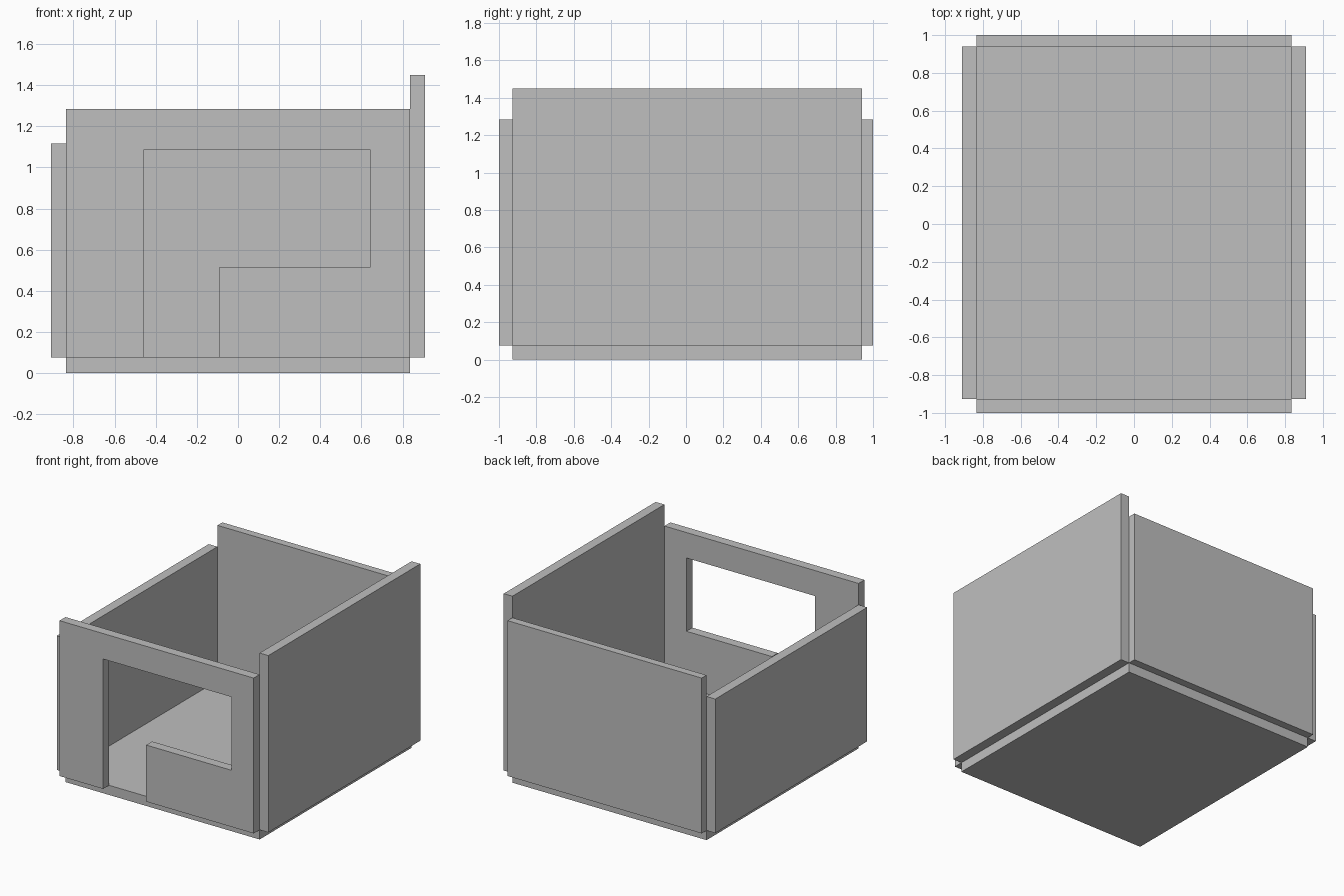
import bpy
import bmesh

if "Cube" in bpy.data.objects:
    bpy.data.objects.remove(bpy.data.objects["Cube"])

# Single plain grey for the whole shell
grey = bpy.data.materials.new("plain_grey")
grey.diffuse_color = (0.52, 0.52, 0.52, 1)
grey.use_nodes = True
grey.node_tree.nodes["Principled BSDF"].inputs["Base Color"].default_value = grey.diffuse_color

T = 0.075                      # floor top / wall base
X_IN, X_OUT = 0.835, 0.91      # inner and outer side wall planes
Y0, Y1 = -0.927, 0.94          # floor front and back edges


def prism(name, outline, y0, y1):
    """Extrude an x-z outline from y0 to y1."""
    bm = bmesh.new()
    face = bm.faces.new([bm.verts.new((x, y0, z)) for x, z in outline])
    new = bmesh.ops.extrude_face_region(bm, geom=[face])["geom"]
    verts = [v for v in new if isinstance(v, bmesh.types.BMVert)]
    bmesh.ops.translate(bm, verts=verts, vec=(0, y1 - y0, 0))
    bmesh.ops.recalc_face_normals(bm, faces=bm.faces)
    mesh = bpy.data.meshes.new(name)
    bm.to_mesh(mesh)
    bm.free()
    mesh.materials.append(grey)
    obj = bpy.data.objects.new(name, mesh)
    bpy.context.collection.objects.link(obj)
    return obj


def box(name, x0, x1, y0, y1, z0, z1):
    return prism(name, [(x0, z0), (x1, z0), (x1, z1), (x0, z1)], y0, y1)


# Floor slab, then the stepped-height walls around it
box("floor", -X_IN, X_IN, Y0, Y1, 0, T)
box("left_wall", -X_OUT, -X_IN, Y0, Y1, T, 1.117)
box("right_wall", X_IN, X_OUT, Y0, Y1, T, 1.45)
box("back_wall", -X_IN, X_IN, Y1, 1, T, 1.283)

# Front wall with a doorway joined to a window opening
TOP, DOOR_L, DOOR_R, WIN_R, SILL, HEAD = 1.283, -0.46, -0.09, 0.645, 0.515, 1.085
prism("front_wall", [
    (-X_IN, T), (DOOR_L, T), (DOOR_L, HEAD), (WIN_R, HEAD), (WIN_R, SILL),
    (DOOR_R, SILL), (DOOR_R, T), (X_IN, T), (X_IN, TOP), (-X_IN, TOP),
], -1, Y0)
